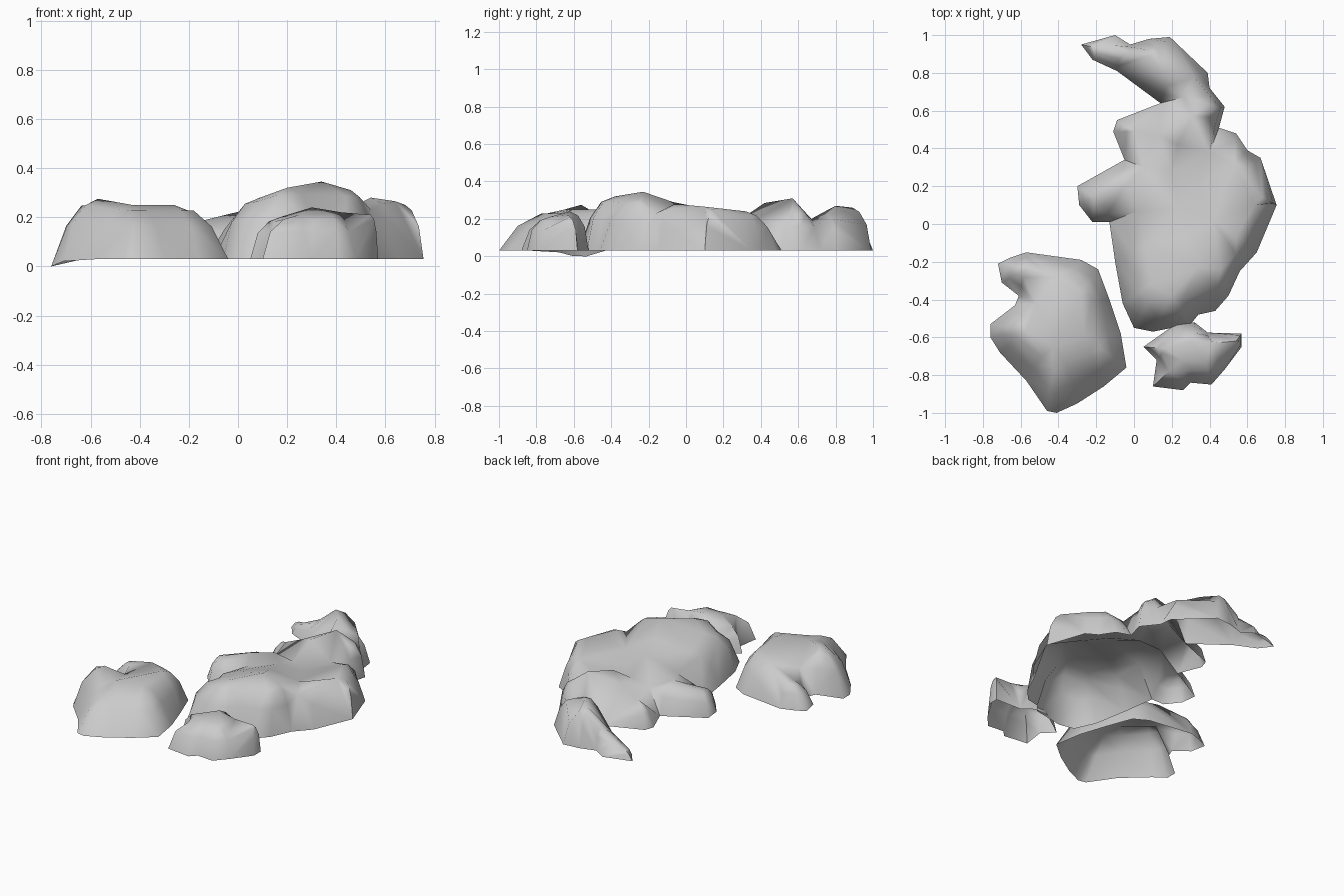
import bpy, bmesh, math
from mathutils import Vector
from mathutils.geometry import delaunay_2d_cdt, intersect_point_line

if "Cube" in bpy.data.objects:
    bpy.data.objects.remove(bpy.data.objects["Cube"], do_unlink=True)

stone = bpy.data.materials.new("grey stone")
stone.use_nodes = True
stone_colour = (0.6, 0.6, 0.6, 1)
stone.diffuse_color = stone_colour
stone.node_tree.nodes["Principled BSDF"].inputs["Base Color"].default_value = stone_colour

GROUND = 0.03
SAG = Vector((-.76, -.56))


def inside(p, outline):
    """Even-odd test of a point against a closed outline."""
    hit = False
    for (ax, ay), (bx, by) in zip(outline, outline[1:] + outline[:1]):
        if (ay > p.y) != (by > p.y) and p.x < ax + (p.y - ay) * (bx - ax) / (by - ay):
            hit = not hit
    return hit


def nearest_on_crest(p, crests):
    """Closest point on any crest line in plan, with its height."""
    candidates = []
    for crest in crests:
        for a, b in zip(crest, crest[1:]):
            t = intersect_point_line(p, a.xy, b.xy)[1]
            candidates.append(a.lerp(b, min(1, max(0, t))))
    return min(candidates, key=lambda q: (q.xy - p).length)


def build_rock(name, outline, crests, dips, profile):
    """Open shell rising from an outline to crest lines, with dips pressed in."""
    crests = [[Vector(c) for c in crest] for crest in crests]
    dips = [Vector(d) for d in dips]
    points = []
    for x, y in outline:
        # One outer corner sags below the ground line
        sag = (Vector((x, y)) - SAG).length / .13
        points.append(Vector((x, y, GROUND * min(1, max(0, sag - .3)))))
    count = len(points)
    edges = [(i, (i + 1) % count) for i in range(count)]

    # Rings climbing from the footprint, kept clear of the dips
    for k, (inset, rise) in enumerate(profile):
        for i in range(count):
            foot = points[i]
            top = nearest_on_crest(foot.xy, crests)
            q = foot.lerp(top, inset + .04 * math.sin(i * 2.3 + k))
            q.z = foot.z + (top.z - foot.z) * rise
            clear = all((q.xy - d.xy).length > .06 for d in dips)
            if clear and inside(q, outline):
                points.append(q)
    for crest in crests:
        first = len(points)
        points += crest
        edges += [(i, i + 1) for i in range(first, len(points) - 1)]
    points += dips
    flat, _, faces, source, _, _ = delaunay_2d_cdt([p.xy for p in points], edges, [], 1, 1e-5)

    bm = bmesh.new()
    verts = []
    for co, src in zip(flat, source):
        z = points[src[0]].z if src else nearest_on_crest(co, crests).z
        verts.append(bm.verts.new((co.x, co.y, z)))
    for f in faces:
        bm.faces.new([verts[i] for i in f])
    for f in bm.faces:
        f.normal_update()
        if f.normal.z < 0:
            f.normal_flip()
    mesh = bpy.data.meshes.new(name)
    bm.to_mesh(mesh)
    bm.free()
    mesh.materials.append(stone)
    obj = bpy.data.objects.new(name, mesh)
    bpy.context.collection.objects.link(obj)
    bpy.ops.object.select_all(action='DESELECT')
    obj.select_set(True)
    bpy.context.view_layer.objects.active = obj
    bpy.ops.object.shade_smooth_by_angle(angle=math.radians(70))


# Detached boulder with a notch in its outer side
build_rock("detached_boulder",
           [(-.72, -.21), (-.66, -.18), (-.57, -.15), (-.28, -.19), (-.19, -.24), (-.13, -.4),
            (-.07, -.58), (-.04, -.76), (-.16, -.86), (-.3, -.95), (-.41, -1), (-.46, -.99),
            (-.57, -.83), (-.71, -.68), (-.76, -.6), (-.76, -.53), (-.63, -.43), (-.61, -.38),
            (-.7, -.31)],
           [[(-.57, -.56, .275), (-.43, -.65, .25), (-.26, -.6, .25), (-.28, -.38, .25),
             (-.42, -.28, .23), (-.58, -.24, .18)]],
           [(-.52, -.42, .18)],
           [(.32, .6), (.68, .9)])

# Low flat-topped rock at the front
build_rock("front_rock",
           [(.05, -.65), (.12, -.72), (.1, -.86), (.26, -.88), (.3, -.84), (.41, -.85),
            (.48, -.77), (.57, -.65), (.57, -.58), (.39, -.575), (.32, -.52), (.22, -.53)],
           [[(.17, -.66, .2), (.3, -.62, .24), (.42, -.63, .22), (.54, -.62, .21)],
            [(.25, -.72, .21), (.38, -.73, .21)]],
           [],
           [(.25, .62), (.6, .9)])

# Large massif: footprint, then the crests of its lobes and the valleys between
massif_outline = [
    (0, -.55), (.1, -.57), (.3, -.53), (.34, -.48), (.43, -.46), (.5, -.38), (.56, -.25),
    (.65, -.15), (.755, .1), (.67, .35), (.6, .39), (.54, .48), (.45, .51), (.48, .62),
    (.4, .72), (.39, .8), (.19, .99), (.08, .98), (-.02, .95), (-.1, 1), (-.28, .95),
    (-.22, .87), (-.09, .81), (.14, .64), (-.09, .55), (-.11, .49), (-.05, .34), (-.3, .2),
    (-.29, .1), (-.22, .01), (-.13, .01), (-.1, -.2), (-.06, -.42)]
main_crest = [(.09, -.32, .28), (.2, -.38, .32), (.34, -.23, .345), (.46, -.24, .31)]
inner_crest = [(.06, -.12, .24), (.28, -.07, .29), (.24, .08, .26)]
cliff_crest = [(.54, -.06, .28), (.64, .1, .265), (.68, .14, .25), (.53, .32, .24)]
spur_crest = [(-.21, .14, .17), (-.05, .2, .21), (.12, .21, .25)]
back_crest = [(0, .49, .18), (.13, .47, .24), (.23, .42, .285), (.31, .57, .31), (.39, .6, .25)]
tail_crest = [(-.18, .93, .09), (-.04, .9, .16), (.08, .89, .26), (.16, .8, .27), (.27, .76, .22)]
valleys = [(.54, -.16, .23), (.42, .02, .22), (.33, .18, .2), (.2, .28, .19), (.05, .3, .17),
           (.4, .38, .2), (.26, .67, .2), (.02, .07, .19)]
build_rock("large_massif", massif_outline,
           [main_crest, inner_crest, cliff_crest, spur_crest, back_crest, tail_crest],
           valleys,
           [(.27, .6), (.62, .9)])
